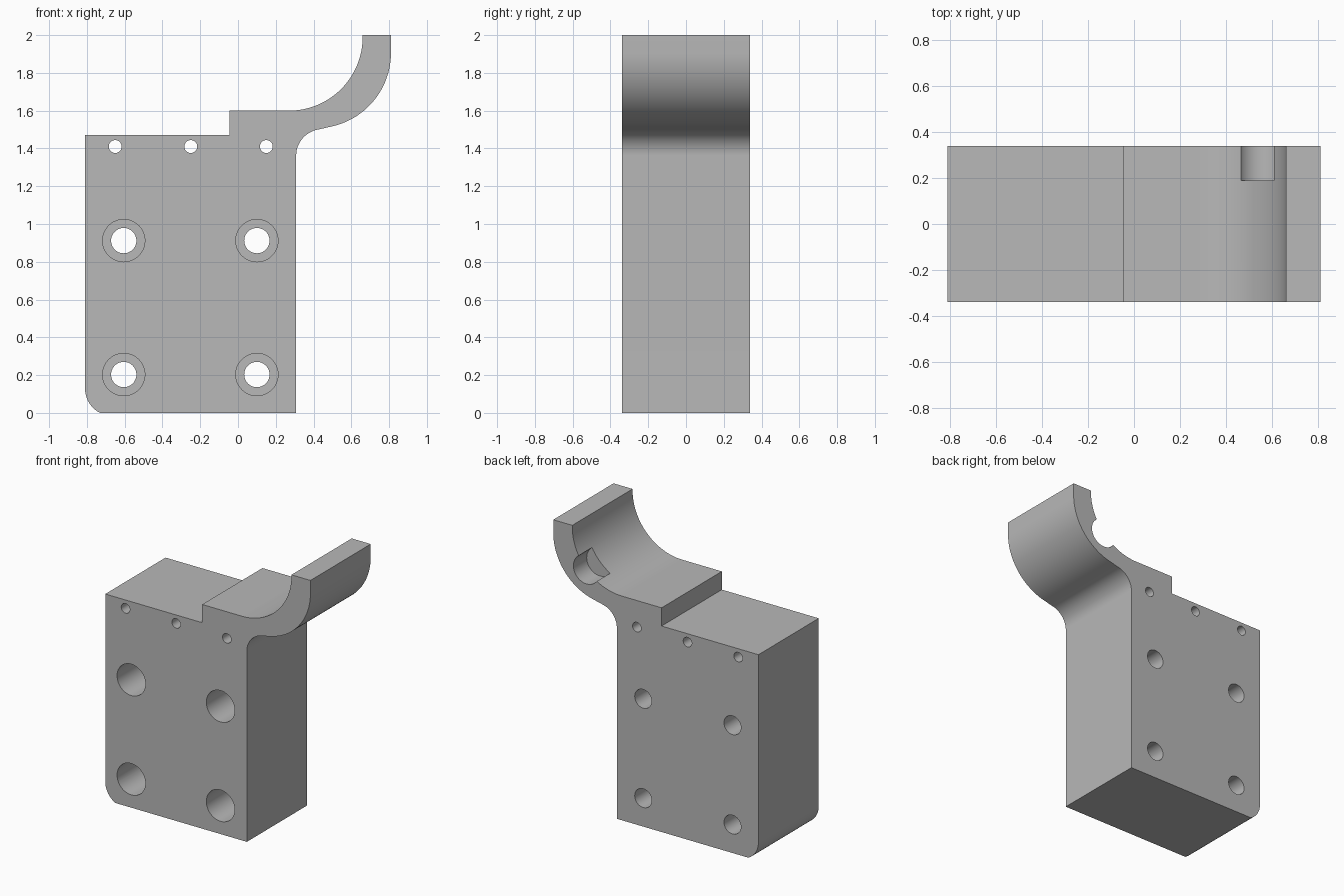
import bpy
import bmesh
from math import radians, cos, sin

cube = bpy.data.objects.get("Cube")
if cube:
    bpy.data.objects.remove(cube, do_unlink=True)

HALF = 0.34  # half depth of the bracket

grey = bpy.data.materials.new("plain grey")
grey.use_nodes = True
colour = (0.48, 0.48, 0.48, 1)
grey.diffuse_color = colour
grey.node_tree.nodes["Principled BSDF"].inputs["Base Color"].default_value = colour


def arc(cx, cz, r, start, end, n=24):
    angles = [radians(start + (end - start) * i / n) for i in range(n + 1)]
    return [(cx + r * cos(a), cz + r * sin(a)) for a in angles]


def extrude(name, outline, y0, y1):
    """Prism from an x-z outline, running from y0 to y1."""
    bm = bmesh.new()
    face = bm.faces.new([bm.verts.new((x, y0, z)) for x, z in outline])
    swept = bmesh.ops.extrude_face_region(bm, geom=[face])["geom"]
    moved = [v for v in swept if isinstance(v, bmesh.types.BMVert)]
    bmesh.ops.translate(bm, verts=moved, vec=(0, y1 - y0, 0))
    bmesh.ops.recalc_face_normals(bm, faces=bm.faces)
    mesh = bpy.data.meshes.new(name)
    bm.to_mesh(mesh)
    bm.free()
    mesh.materials.append(grey)
    obj = bpy.data.objects.new(name, mesh)
    bpy.context.collection.objects.link(obj)
    return obj


def cut(target, name, x, z, r, y0, y1):
    """Bore a round hole along y."""
    cutter = extrude(name, arc(x, z, r, 0, 352.5, 47), y0, y1)
    cutter.hide_render = True
    mod = target.modifiers.new(name, "BOOLEAN")
    mod.operation = "DIFFERENCE"
    mod.solver = "EXACT"
    mod.object = cutter
    bpy.context.view_layer.objects.active = target
    bpy.ops.object.modifier_apply(modifier=name)
    bpy.data.objects.remove(cutter, do_unlink=True)


# Block with stepped top, curved lip and eased lower corner
outline = [(-0.81, 1.47), (-0.045, 1.47), (-0.045, 1.6)]
outline += arc(0.27, 1.99, 0.39, -90, 0, 36)         # inside of lip
outline += [(0.66, 2.0), (0.81, 2.0)]
outline += arc(0.41, 1.907, 0.4, 0, -77, 36)         # outside of lip
outline += arc(0.448, 1.362, 0.14, 103, 180)         # fillet below lip
outline += [(0.308, 0)]
outline += arc(-0.664, 0.13, 0.146, 243, 180)        # lower corner
bracket = extrude("bracket_block", outline, -HALF, HALF)

# Counterbored mounting holes
for x in (-0.605, 0.1):
    for z in (0.203, 0.912):
        cut(bracket, "counterbore", x, z, 0.112, -HALF - 0.1, 0.06)
        cut(bracket, "bolt_hole", x, z, 0.067, -HALF - 0.1, HALF + 0.1)

# Row of small through holes
for x in (-0.65, -0.25, 0.15):
    cut(bracket, "pin_hole", x, 1.41, 0.034, -HALF - 0.1, HALF + 0.1)

# Blind round notch in the back of the lip
cut(bracket, "lip_notch", 0.548, 1.715, 0.103, 0.19, HALF + 0.1)

bpy.ops.object.select_all(action="DESELECT")
bracket.select_set(True)
bpy.context.view_layer.objects.active = bracket
bpy.ops.object.shade_smooth_by_angle(angle=radians(25))
